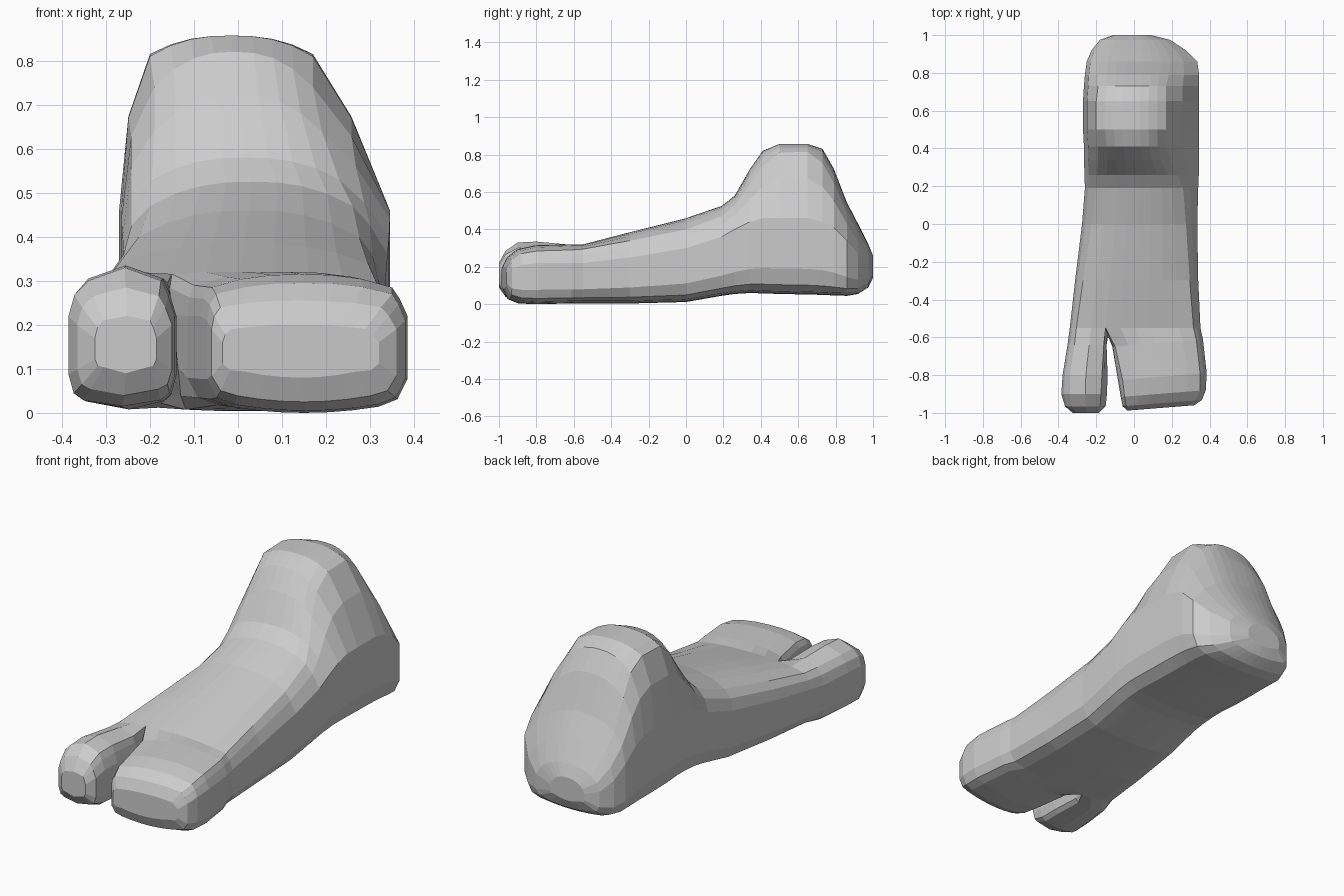
import bpy
import bmesh
from mathutils import Vector

cube = bpy.data.objects.get("Cube")
if cube:
    bpy.data.objects.remove(cube, do_unlink=True)

skin = bpy.data.materials.new("light_grey")
skin.use_nodes = True
grey = (0.6, 0.6, 0.6, 1)
skin.diffuse_color = grey
skin.node_tree.nodes["Principled BSDF"].inputs["Base Color"].default_value = grey

# Section rows: y, left, right, top left, top right, base, wall, shoulder, crown
BODY = [
    (1.0, -.11, .09, -.08, .06, .14, .2, .24, .26),
    (.975, -.18, .19, -.13, .13, .09, .22, .29, .32),
    (.92, -.225, .275, -.165, .17, .055, .27, .38, .43),
    (.86, -.25, .335, -.185, .19, .045, .34, .49, .545),
    (.79, -.26, .345, -.19, .185, .047, .41, .65, .725),
    (.73, -.265, .345, -.19, .17, .05, .44, .755, .83),
    (.65, -.27, .345, -.2, .17, .052, .46, .815, .857),
    (.5, -.27, .345, -.2, .17, .055, .46, .81, .857),
    (.41, -.265, .345, -.19, .17, .058, .46, .74, .82),
    (.34, -.265, .345, -.19, .19, .06, .44, .64, .72),
    (.26, -.262, .343, -.195, .23, .055, .4, .53, .58),
    (.19, -.26, .34, -.2, .26, .045, .36, .47, .525),
    (0, -.275, .335, -.225, .275, .012, .3, .4, .46),
    (-.3, -.312, .34, -.27, .295, .004, .25, .34, .385),
    (-.55, -.34, .352, -.305, .315, .004, .22, .295, .32),
]
BIG_TOE = [
    (-.64, -.115, .365, -.1, .33, .004, .22, .29, .32),
    (-.82, -.085, .385, -.06, .35, .0, .22, .285, .315),
    (-.91, -.07, .38, -.05, .35, .005, .21, .27, .295),
    (-.96, -.06, .36, -.04, .325, .025, .19, .24, .255),
    (-.985, -.035, .32, -.015, .29, .08, .16, .19, .2),
]
SMALL_TOE = [
    (-.64, -.352, -.145, -.315, -.16, .008, .21, .295, .32),
    (-.8, -.378, -.14, -.34, -.17, .012, .22, .305, .335),
    (-.9, -.385, -.143, -.34, -.175, .015, .22, .3, .33),
    (-.965, -.365, -.15, -.33, -.18, .04, .2, .265, .285),
    (-1, -.325, -.185, -.305, -.2, .09, .17, .21, .22),
]
COLUMNS = 9
SPLIT = 2
WALL = 4


def wall(x, top_x, base, side, shoulder, inset, lean):
    """Four points up one side, between the sole and the shoulder."""
    rise = side - base
    return [(x - inset * .35, base + rise * .1), (x, base + rise * .32), (x, side),
            (x + (top_x - x) * lean, side + (shoulder - side) * .6)]


def section(bm, row, columns, skew=0):
    """One closed ring: sole, right wall, crown, left wall."""
    y, left, right, top_l, top_r, base, side, shoulder, crown = row
    inset = (right - left) * .14
    steps = [i / (columns - 1) for i in range(columns)]
    sole_l, sole_r = left + inset, right - inset
    pts = [(sole_l + (sole_r - sole_l) * f, base + .014 * (2 * f - 1) ** 2)
           for f in steps]
    pts += wall(right, top_r, base + .01, side, shoulder, inset, .5)
    pts += [(top_l + (top_r - top_l) * f,
             shoulder + (crown - shoulder) * (1 - abs(2 * f - 1) ** 2.5))
            for f in reversed(steps)]
    pts += reversed(wall(left, top_l, base + .01, side, shoulder, -inset, .3))
    return [bm.verts.new((x, y + skew * x, z)) for x, z in pts]


def loft(bm, rings):
    for a, b in zip(rings, rings[1:]):
        for i in range(len(a)):
            j = (i + 1) % len(a)
            bm.faces.new((a[i], a[j], b[j], b[i]))


bm = bmesh.new()

# Heel, ankle and instep
body = [section(bm, row, COLUMNS) for row in BODY]
loft(bm, body)
bm.faces.new(body[0])

# Web line where the foot divides into two toes
last = body[-1]
sole = last[:COLUMNS]
outer_right = last[COLUMNS:COLUMNS + WALL]
crown = last[COLUMNS + WALL:2 * COLUMNS + WALL][::-1]
outer_left = last[2 * COLUMNS + WALL:]
low, high = sole[SPLIT].co, crown[SPLIT].co
web = [bm.verts.new(low.lerp(high, f) + Vector((-.008, 0, 0)))
       for f in (.1, .3, .7, .9)]

# Small toe and broad toe grow from the divided ring
small_root = sole[:SPLIT + 1] + web + crown[:SPLIT + 1][::-1] + outer_left
big_root = sole[SPLIT:] + outer_right + crown[SPLIT:][::-1] + web[::-1]
for root, rows, columns, skew in ((small_root, SMALL_TOE, SPLIT + 1, 0),
                                  (big_root, BIG_TOE, COLUMNS - SPLIT, .08)):
    rings = [root] + [section(bm, row, columns, skew) for row in rows]
    loft(bm, rings)
    bm.faces.new(rings[-1])

bmesh.ops.recalc_face_normals(bm, faces=bm.faces[:])

# Rest the sole on the floor
lowest = min(v.co.z for v in bm.verts)
bmesh.ops.translate(bm, verts=bm.verts[:], vec=(0, 0, -lowest))

mesh = bpy.data.meshes.new("foot")
bm.to_mesh(mesh)
bm.free()
mesh.materials.append(skin)
foot = bpy.data.objects.new("foot", mesh)
bpy.context.collection.objects.link(foot)
